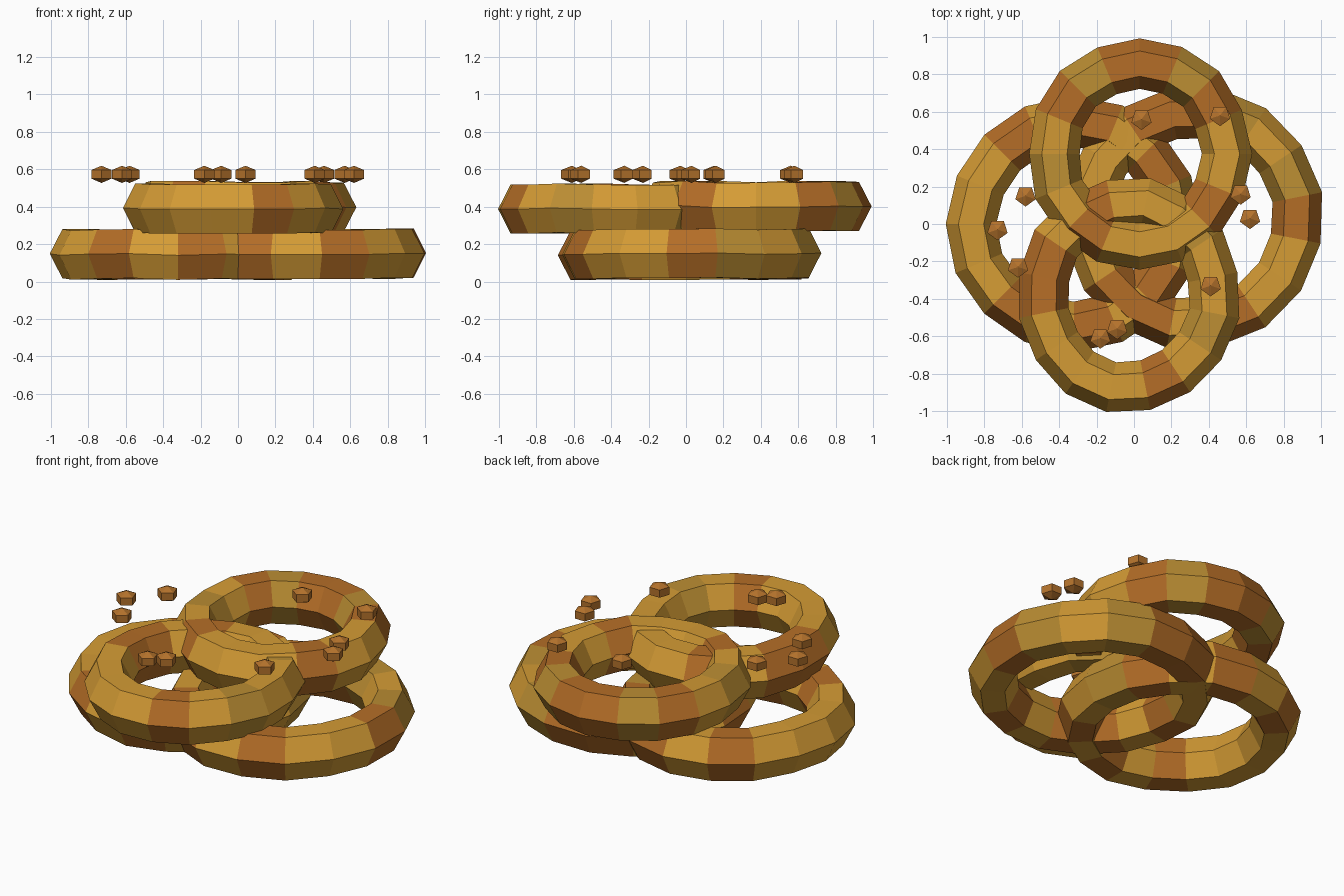
import bpy, math, random

if "Cube" in bpy.data.objects:
    bpy.data.objects.remove(bpy.data.objects["Cube"])

random.seed(4)
SEGS, SIDES = 16, 6


def material(name, color):
    m = bpy.data.materials.new(name)
    m.diffuse_color = (*color, 1)
    m.use_nodes = True
    m.node_tree.nodes["Principled BSDF"].inputs["Base Color"].default_value = m.diffuse_color
    return m


golden = material("golden_batter", (0.66, 0.33, 0.035))
toasted = material("toasted_batter", (0.46, 0.155, 0.02))
pale = material("mid_batter", (0.50, 0.27, 0.033))
crumb_mat = material("crumb_brown", (0.46, 0.17, 0.025))


def make_object(name, verts, faces, mats):
    me = bpy.data.meshes.new(name)
    me.from_pydata(verts, [], faces)
    for m in mats:
        me.materials.append(m)
    ob = bpy.data.objects.new(name, me)
    bpy.context.collection.objects.link(ob)
    return me


# Battered ring: hexagonal tube swept round an oval, one colour per segment
def ring(name, center, rx, ry, phase, pattern, half_w=0.135, half_h=0.131):
    cx, cy, cz = center
    verts, faces = [], []
    for i in range(SEGS):
        a = math.tau * (i + phase) / SEGS
        dr, dz = random.uniform(-0.007, 0.007), random.uniform(-0.006, 0.006)
        for j in range(SIDES):
            b = math.tau * j / SIDES
            off = half_w * (math.cos(b) - 1) + dr
            z = cz + dz + half_h * math.sin(b) / math.sin(math.pi / 3)
            verts.append((cx + (rx + off) * math.cos(a),
                          cy + (ry + off) * math.sin(a), z))
    for i in range(SEGS):
        k = (i + 1) % SEGS
        for j in range(SIDES):
            n = (j + 1) % SIDES
            faces.append((i * SIDES + j, k * SIDES + j, k * SIDES + n, i * SIDES + n))
    me = make_object(name, verts, faces, (golden, toasted, pale))
    for p in me.polygons:
        p.material_index = "GTP".index(pattern[p.index // SIDES])


# Two rings below, two crossed on top
ring("lower_left_ring", (-0.322, 0.0, 0.145), 0.68, 0.68, 0, "PTGTGTGGGGTGTGTG")
ring("lower_right_ring", (0.313, 0.032, 0.148), 0.70, 0.70, 0.5, "PGPTTGGTGTTGTGGT")
ring("upper_back_ring", (0.03, 0.375, 0.402), 0.597, 0.622, 0, "GTPTTPTGPGTGGGTG")
ring("upper_front_ring", (-0.03, -0.38, 0.388), 0.60, 0.63, 0.5, "GPGGTGTTGGGGTGPG")


# Crumbs: five-sided pebbles scattered above
def crumb(name, x, y, z=0.573, r=0.057):
    verts = [(x, y, z - 0.046)]
    for h in (-0.023, 0.023):
        for i in range(5):
            a = math.tau * i / 5 - math.pi / 2
            verts.append((x + r * math.cos(a), y + r * math.sin(a), z + h))
    verts.append((x, y, z + 0.046))
    faces = []
    for i in range(5):
        n = (i + 1) % 5
        faces += [(0, 1 + n, 1 + i), (1 + i, 1 + n, 6 + n, 6 + i), (6 + i, 6 + n, 11)]
    make_object(name, verts, faces, (crumb_mat,))


spots = [(-0.58, 0.15), (-0.73, -0.03), (-0.62, -0.23), (-0.18, -0.61), (-0.09, -0.56),
         (0.41, -0.33), (0.62, 0.03), (0.57, 0.16), (0.46, 0.58), (0.04, 0.56)]
for i, (x, y) in enumerate(spots):
    crumb(f"crumb_{i + 1}", x, y)
